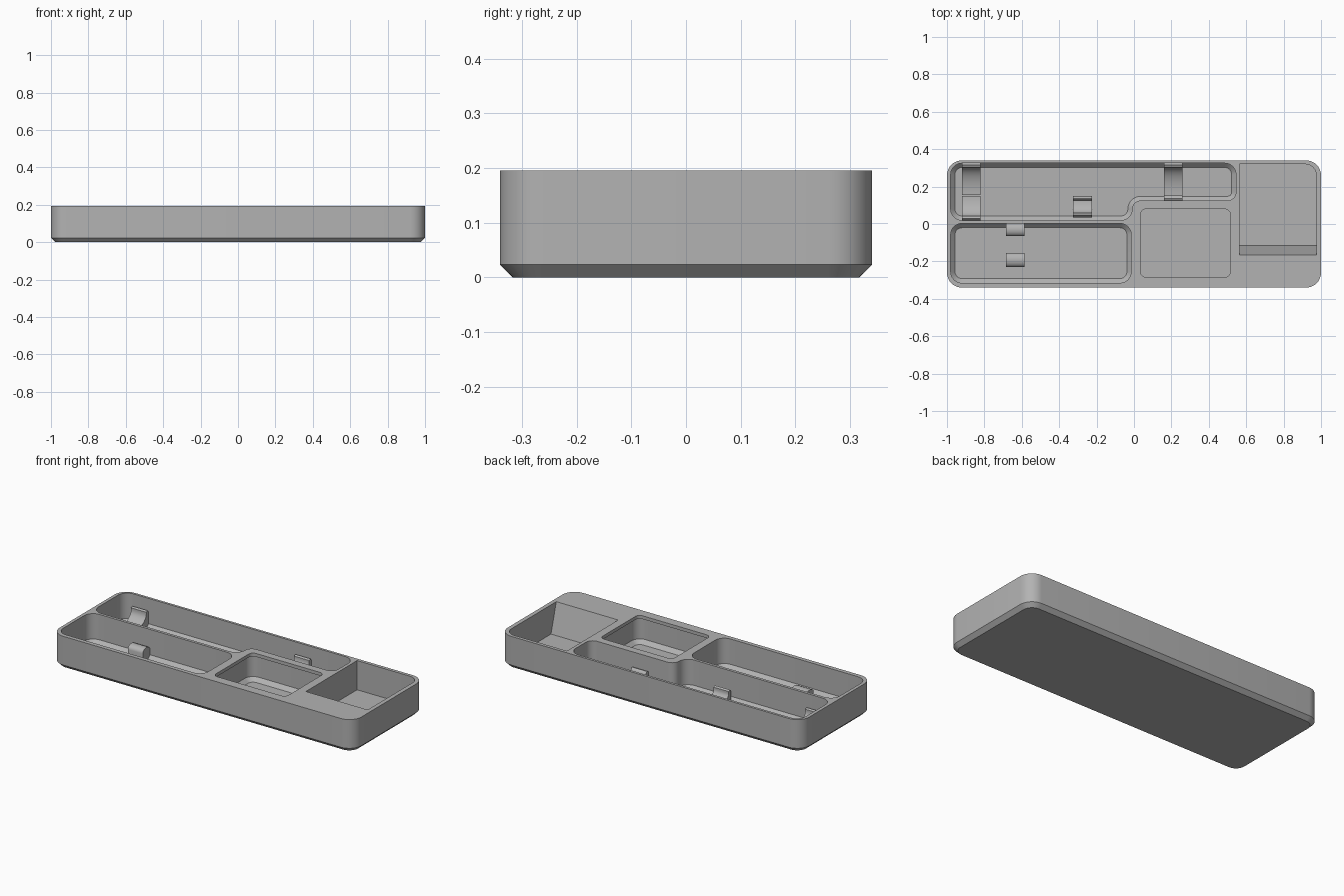
import bpy, bmesh, math
from mathutils import Vector

if "Cube" in bpy.data.objects:
    bpy.data.objects.remove(bpy.data.objects["Cube"])

TOP, FLOOR, CHAMFER, OVER = 0.195, 0.02, 0.023, 0.25

grey = bpy.data.materials.new("plain_grey")
grey.use_nodes = True
grey.diffuse_color = (0.45, 0.45, 0.45, 1)
grey.node_tree.nodes["Principled BSDF"].inputs["Base Color"].default_value = (0.45, 0.45, 0.45, 1)


def outline(corners, inset=0.0, steps=8):
    """Rounded outline from counter-clockwise right-angle corners (x, y, radius)."""
    points, n = [], len(corners)
    for i, (x, y, r) in enumerate(corners):
        p = Vector((x, y))
        a = (p - Vector(corners[i - 1][:2])).normalized()
        b = (Vector(corners[(i + 1) % n][:2]) - p).normalized()
        turn = 1 if a.x * b.y - a.y * b.x > 0 else -1
        p += inset * (Vector((-a.y, a.x)) + Vector((-b.y, b.x)))
        if r == 0:
            points.append(p)
            continue
        r = max(r - turn * inset, 0.005)
        centre = p - a * r + b * r
        for k in range(steps + 1):
            t = k / steps * math.pi / 2
            points.append(centre - b * r * math.cos(t) + a * r * math.sin(t))
    return points


def finish(name, bm):
    bmesh.ops.recalc_face_normals(bm, faces=bm.faces)
    mesh = bpy.data.meshes.new(name)
    bm.to_mesh(mesh)
    bm.free()
    mesh.materials.append(grey)
    obj = bpy.data.objects.new(name, mesh)
    bpy.context.collection.objects.link(obj)
    return obj


def loft(name, corners, levels):
    """Solid through the outline at each (inset, z) level."""
    bm = bmesh.new()
    rings = [[bm.verts.new((p.x, p.y, z)) for p in outline(corners, d)] for d, z in levels]
    for low, high in zip(rings, rings[1:]):
        for i in range(len(low)):
            j = (i + 1) % len(low)
            bm.faces.new((low[i], low[j], high[j], high[i]))
    bm.faces.new(rings[0][::-1])
    bm.faces.new(rings[-1])
    return finish(name, bm)


def rect(x0, x1, y0, y1, r):
    return [(x0, y0, r), (x1, y0, r), (x1, y1, r), (x0, y1, r)]


def smooth(obj):
    bpy.ops.object.select_all(action='DESELECT')
    obj.select_set(True)
    bpy.context.view_layer.objects.active = obj
    bpy.ops.object.shade_smooth_by_angle(angle=math.radians(30))


# Tray body with a chamfered underside
tray = loft("tray_body", rect(-1, 1, -0.34, 0.34, 0.08),
            [(CHAMFER, 0), (0, CHAMFER), (0, TOP)])

# Pockets with chamfered floors
pocket = [(CHAMFER, FLOOR), (0, FLOOR + CHAMFER), (0, OVER)]
long_shape = [(-0.98, 0.02, 0.06), (-0.01, 0.02, 0.06), (-0.01, 0.125, 0.045),
              (0.545, 0.125, 0.045), (0.545, 0.325, 0.06), (-0.98, 0.325, 0.06)]
cutters = [loft("long_pocket_cutter", long_shape, pocket),
           loft("front_pocket_cutter", rect(-0.98, -0.015, -0.315, 0.003, 0.06), pocket)]

# Square pocket with an overhanging lip
cutters.append(loft("lipped_pocket_cutter", rect(0.01, 0.54, -0.31, 0.105, 0.055),
                    pocket[:2] + [(0, 0.175), (0.025, 0.175), (0.025, OVER)]))

# End pocket with a sloping front wall
ramp = loft("ramp_pocket_cutter",
            [(0.565, -0.165, 0), (0.975, -0.165, 0), (0.975, 0.32, 0.06), (0.565, 0.32, 0)],
            [(0, FLOOR), (0, TOP), (0, OVER)])
for v in ramp.data.vertices:
    if v.co.z < TOP - 0.01 and v.co.y < -0.1:
        v.co.y = -0.115
cutters.append(ramp)

bpy.context.view_layer.objects.active = tray
for cutter in cutters:
    mod = tray.modifiers.new(cutter.name, 'BOOLEAN')
    mod.operation, mod.solver, mod.object = 'DIFFERENCE', 'EXACT', cutter
    bpy.ops.object.modifier_apply(modifier=mod.name)
    bpy.data.objects.remove(cutter)
smooth(tray)


def clip(name, x, profile, width=0.1):
    """Extrude a (y, z) profile across the width."""
    bm = bmesh.new()
    face = bm.faces.new([bm.verts.new((x - width / 2, y, z)) for y, z in profile])
    moved = bmesh.ops.extrude_face_region(bm, geom=[face])["geom"]
    for v in moved:
        if isinstance(v, bmesh.types.BMVert):
            v.co.x += width
    smooth(finish(name, bm))


def cradle(wall, tip, height):
    """Hook rising against a wall, hollowed towards its tip."""
    s = 1 if wall > tip else -1
    lip = wall - s * 0.02
    arc = [(tip + (lip - tip) * math.sin(t), 0.035 + (height - 0.045) * (1 - math.cos(t)))
           for t in (k / 10 * math.pi / 2 for k in range(11))]
    return [(tip, 0.015), *arc, (lip, height), (wall - s * 0.008, height + 0.006),
            (wall + s * 0.004, height - 0.01), (wall + s * 0.004, 0.015)]


def bump(y0, y1, height):
    """Upright block with a rounded top."""
    c, r = (y0 + y1) / 2, (y1 - y0) / 2
    top = [(c + r * math.cos(t), height - 0.025 + 0.025 * math.sin(t))
           for t in (k / 8 * math.pi for k in range(9))]
    return [(y0, 0.015), (y1, 0.015), *top]


# Tool holders in the long pocket
for side, x in (("left", 0.21), ("right", -0.87)):
    clip("back_cradle_" + side, x, cradle(0.323, 0.155, 0.12))
clip("front_cradle_right", -0.87, cradle(0.022, 0.15, 0.11))
clip("front_cradle_middle", -0.275, cradle(0.04, 0.13, 0.09))
clip("middle_prong", -0.275, bump(0.125, 0.15, 0.07))
clip("front_stop_left", 0.21, bump(0.12, 0.155, 0.11))

# Tool holders in the front pocket
clip("pocket_back_holder", -0.635, bump(-0.065, 0.004, 0.1))
clip("pocket_front_holder", -0.635, bump(-0.23, -0.155, 0.1))
